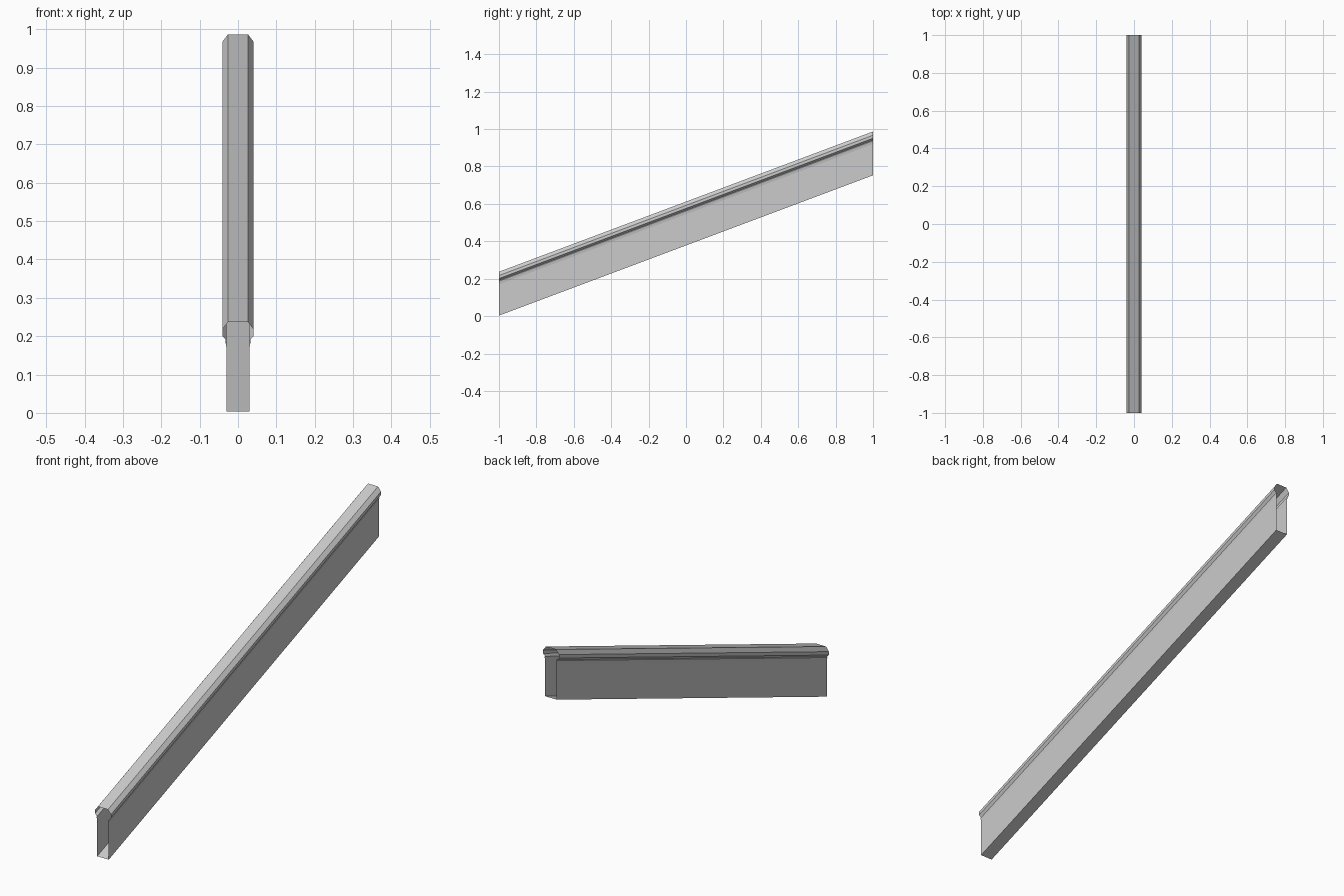
import bpy, bmesh

if "Cube" in bpy.data.objects:
    bpy.data.objects.remove(bpy.data.objects["Cube"])

RISE = 0.75          # climb over the 2 unit length


def sloped_sheet(name, half, closed=False):
    """Mirror a half profile (x, z) and sweep it up the slope, ends open."""
    pts = half + [(-x, z) for x, z in reversed(half)]
    bm = bmesh.new()
    low = [bm.verts.new((x, -1, z)) for x, z in pts]
    high = [bm.verts.new((x, 1, z + RISE)) for x, z in pts]
    n = len(pts)
    for i in range(n if closed else n - 1):
        j = (i + 1) % n
        bm.faces.new((low[i], low[j], high[j], high[i]))
    bmesh.ops.recalc_face_normals(bm, faces=bm.faces)
    # the sheets are open: make sure the outermost side faces outwards
    side = max(bm.faces, key=lambda f: f.calc_center_median().x)
    if side.normal.x < 0:
        bmesh.ops.reverse_faces(bm, faces=bm.faces)
    mesh = bpy.data.meshes.new(name)
    bm.to_mesh(mesh)
    bm.free()
    obj = bpy.data.objects.new(name, mesh)
    bpy.context.collection.objects.link(obj)
    return obj


# Lower wall: two sides and the sloping underside
sloped_sheet("ramp_wall", [(0.03, 0.19), (0.03, 0.003)])

# Handrail cap: chamfered top, undercut, and small tapered lip on the wall
sloped_sheet("handrail_cap", [
    (0.0295, 0.167), (0.033, 0.187), (0.030, 0.190),
    (0.041, 0.201), (0.041, 0.217), (0.026, 0.237)])
